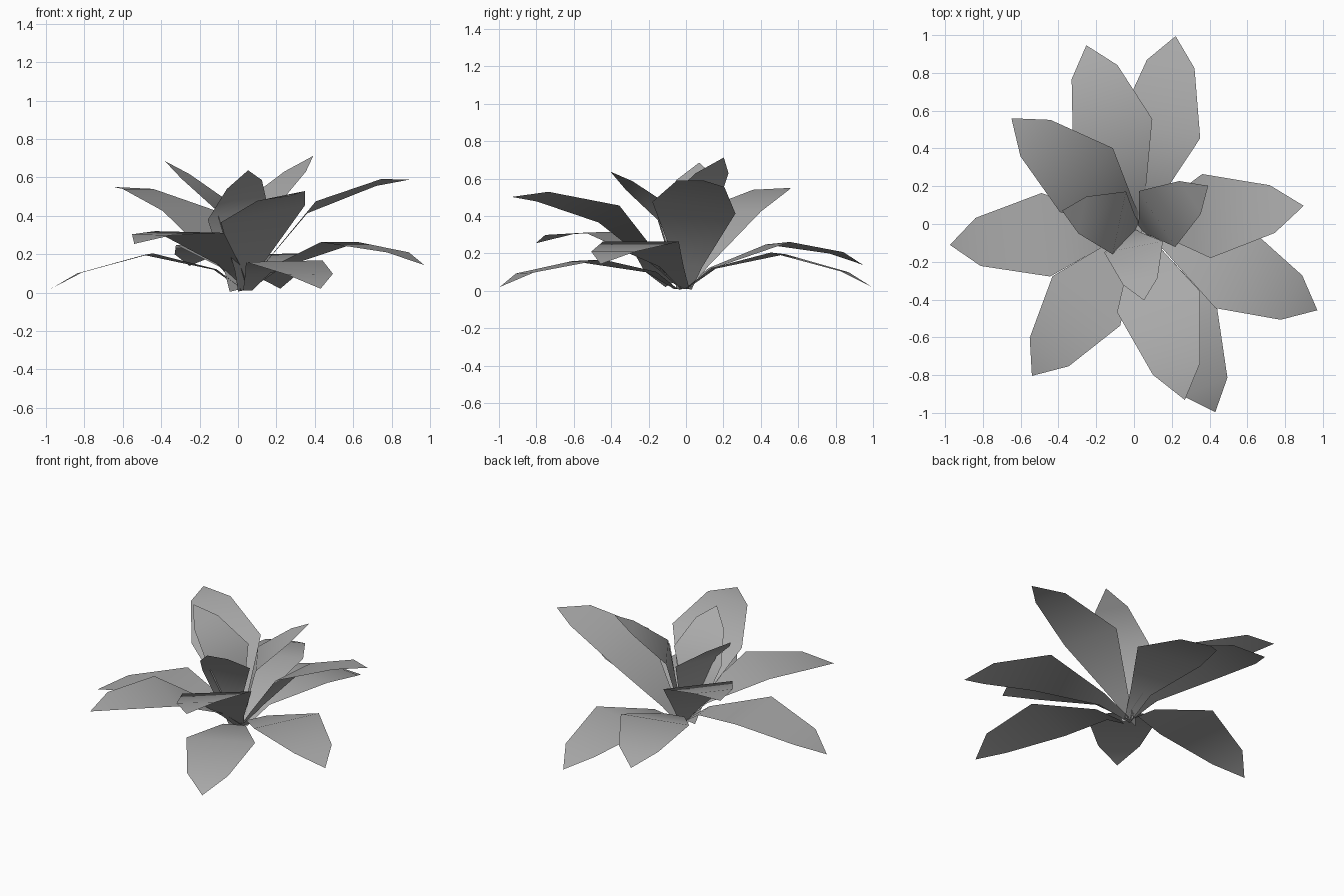
import bpy
import bmesh
from math import radians
from mathutils import Matrix, Vector

cube = bpy.data.objects.get("Cube")
if cube:
    bpy.data.objects.remove(cube, do_unlink=True)

grey = bpy.data.materials.new("leaf_grey")
grey.use_nodes = True
colour = (0.4, 0.4, 0.4, 1)
grey.diffuse_color = colour
grey.node_tree.nodes["Principled BSDF"].inputs["Base Color"].default_value = colour

# Leaf profiles, base to shoulder: (reach, height, half width); the last point is the tip
PROFILES = {
    "lowest": [(0, 0.01, 0.025), (0.14, 0.1, 0.07), (0.51, 0.163, 0.215), (0.87, 0.095, 0.128), (1.015, 0.02, 0)],
    "drooping": [(0, 0.01, 0.025), (0.15, 0.12, 0.07), (0.5, 0.2, 0.222), (0.86, 0.102, 0.128), (1.01, 0.02, 0)],
    "spreading": [(0, 0.01, 0.025), (0.16, 0.125, 0.07), (0.53, 0.257, 0.222), (0.86, 0.205, 0.128), (1.01, 0.14, 0)],
    "rising": [(0, 0.01, 0.025), (0.1, 0.13, 0.07), (0.365, 0.425, 0.22), (0.715, 0.54, 0.125), (0.88, 0.55, 0)],
    "upright": [(0, 0.01, 0.025), (0.03, 0.13, 0.06), (0.1, 0.45, 0.17), (0.3, 0.605, 0.1), (0.41, 0.685, 0)],
}

# Leaves of each tier: (heading, root x, root y, pitch, side tilt, scale)
TIERS = {
    "lowest": [(292, 0.05, -0.055, 0, 0.02, 1)],
    "drooping": [(186, 0.03, -0.005, 0, 0.02, 1), (80, 0.045, 0, 0, -0.02, 1)],
    "spreading": [(334, 0.045, -0.005, 0, 0, 1.02), (234, 0.04, -0.005, 6.5, -0.02, 1), (107, 0.04, -0.01, 0, -0.03, 0.99)],
    "rising": [(6, 0.03, 0.005, 2, -0.14, 1.015), (285, 0.025, -0.02, -4, 0.2, 1.03), (140.5, 0.03, 0, 0, 0, 1)],
    "upright": [(281, -0.02, -0.03, 0, 0.25, 0.93), (168, 0.02, -0.015, 0, -0.12, 1), (33, 0.035, -0.03, 0, 0, 1.04)],
}


def make_leaf(name, profile, heading, x, y, pitch, tilt, scale):
    place = (Matrix.Translation((x, y, 0))
             @ Matrix.Rotation(radians(heading), 4, "Z")
             @ Matrix.Rotation(radians(-pitch), 4, "Y")
             @ Matrix.Scale(scale, 4))
    bm = bmesh.new()

    def point(reach, height, side):
        return bm.verts.new(place @ Vector((reach, side, height + side * tilt)))

    # Paired edge points joined into a strip, closed by a pointed tip
    pairs = [(point(r, h, -w), point(r, h, w)) for r, h, w in profile[:-1]]
    for (right, left), (next_right, next_left) in zip(pairs, pairs[1:]):
        bm.faces.new((right, next_right, next_left, left))
    tip = point(*profile[-1])
    bm.faces.new((pairs[-1][0], tip, pairs[-1][1]))
    for face in bm.faces:
        face.smooth = True

    mesh = bpy.data.meshes.new(name)
    bm.to_mesh(mesh)
    bm.free()
    mesh.materials.append(grey)
    leaf = bpy.data.objects.new(name, mesh)
    bpy.context.collection.objects.link(leaf)


# Whorls of leaves
for tier, leaves in TIERS.items():
    for number, settings in enumerate(leaves, 1):
        make_leaf(f"{tier}_leaf_{number}", PROFILES[tier], *settings)
